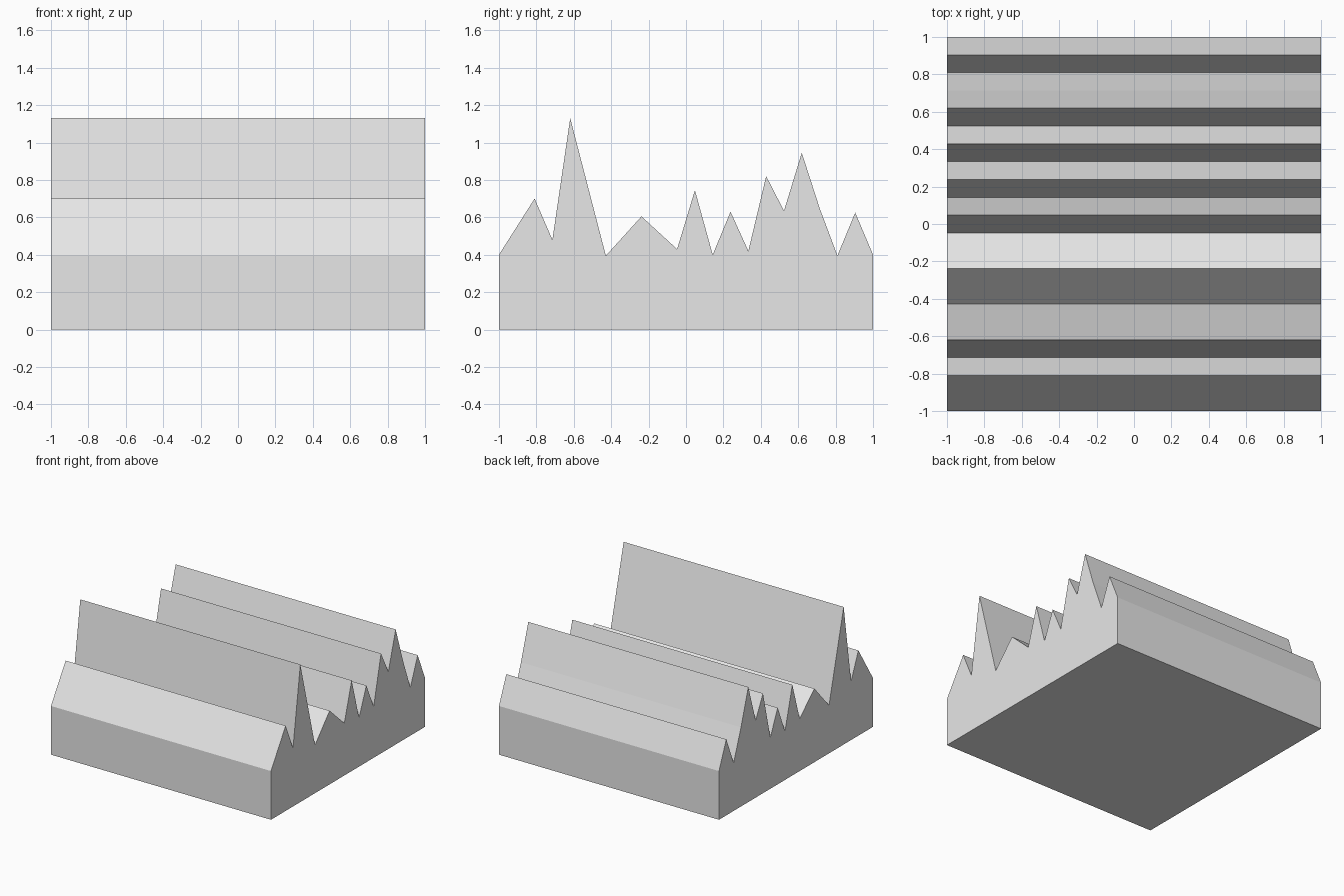
import bpy, bmesh

if "Cube" in bpy.data.objects:
    bpy.data.objects.remove(bpy.data.objects["Cube"])

# Ridge line as (step along the depth, height); the depth has 21 equal steps
STEPS = 21
RIDGE = [(0, 0.40), (2, 0.70), (3, 0.48), (4, 1.13), (6, 0.395), (8, 0.605),
         (10, 0.43), (11, 0.745), (12, 0.40), (13, 0.63), (14, 0.42),
         (15, 0.82), (16, 0.635), (17, 0.945), (18, 0.65), (19, 0.395),
         (20, 0.625), (21, 0.40)]

grey = bpy.data.materials.new("plain_grey")
grey.diffuse_color = (0.8, 0.8, 0.8, 1)
grey.use_nodes = True
grey.node_tree.nodes["Principled BSDF"].inputs["Base Color"].default_value = grey.diffuse_color

# Closed side profile: flat base below the jagged ridge line
profile = [(-1, 0)] + [(-1 + 2 * s / STEPS, z) for s, z in RIDGE] + [(1, 0)]

# Extrude the profile across the full width
bm = bmesh.new()
side = bm.faces.new([bm.verts.new((-1, y, z)) for y, z in profile])
extruded = bmesh.ops.extrude_face_region(bm, geom=[side], use_keep_orig=True)
moved = [v for v in extruded["geom"] if isinstance(v, bmesh.types.BMVert)]
bmesh.ops.translate(bm, verts=moved, vec=(2, 0, 0))
bmesh.ops.recalc_face_normals(bm, faces=bm.faces)

mesh = bpy.data.meshes.new("ridged_block")
bm.to_mesh(mesh)
bm.free()
mesh.materials.append(grey)
block = bpy.data.objects.new("ridged_block", mesh)
bpy.context.collection.objects.link(block)
